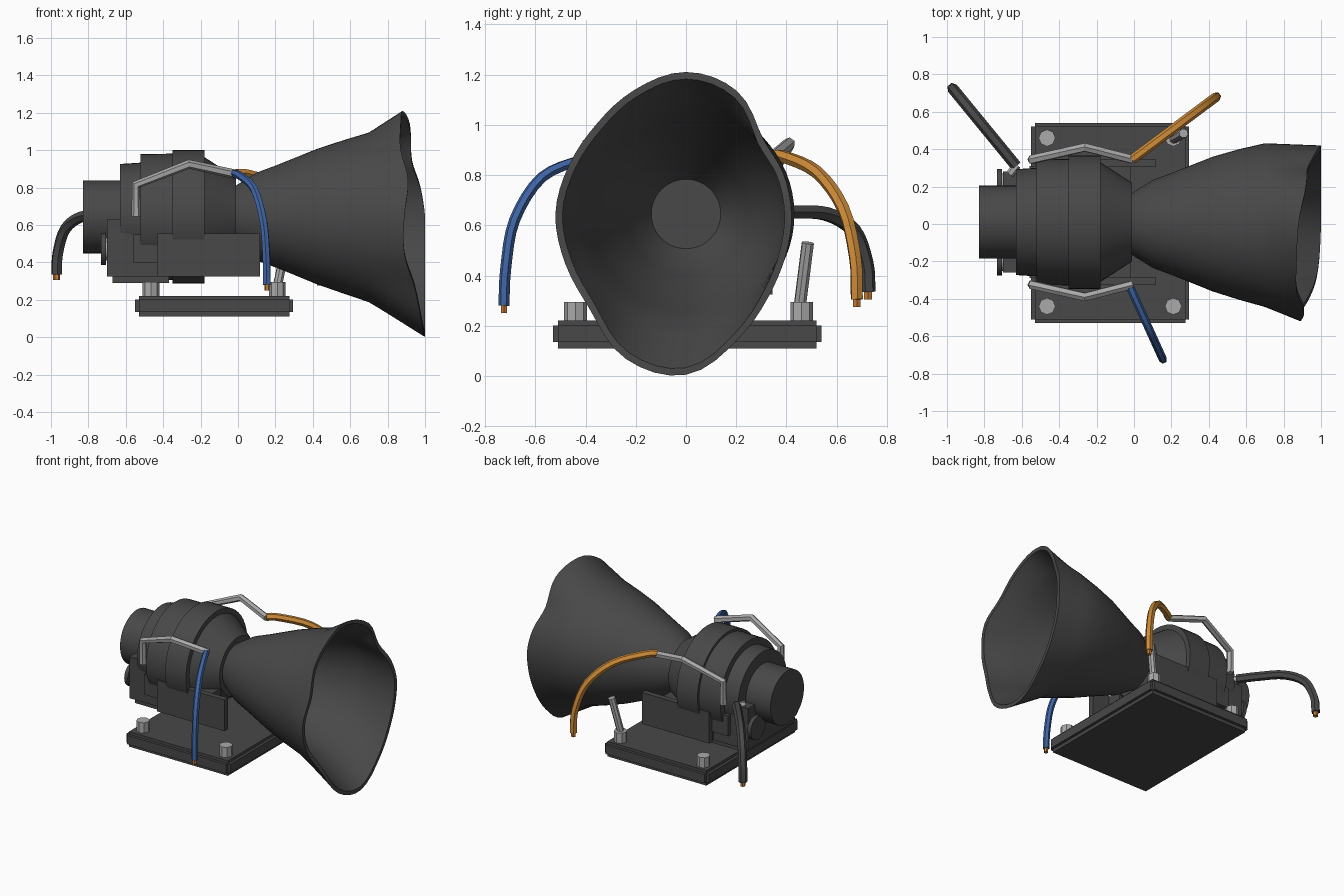
import bpy, bmesh, math
from mathutils import Vector

if "Cube" in bpy.data.objects:
    bpy.data.objects.remove(bpy.data.objects["Cube"])

CY, CZ = 0.01, 0.643          # centre line of the horn and motor body


def material(name, col):
    m = bpy.data.materials.new(name)
    m.diffuse_color = (*col, 1)
    m.use_nodes = True
    m.node_tree.nodes["Principled BSDF"].inputs["Base Color"].default_value = m.diffuse_color
    return m


DARK = material("dark grey", (0.065, 0.065, 0.065))
STEEL = material("light steel", (0.40, 0.40, 0.40))
BLUE = material("blue insulation", (0.05, 0.13, 0.38))
ORANGE = material("orange insulation", (0.62, 0.26, 0.04))
COPPER = material("copper", (0.55, 0.20, 0.04))


def finish(name, me, mat, angle=35):
    me.materials.clear()
    me.materials.append(mat)
    me.shade_smooth()
    me.set_sharp_from_angle(angle=math.radians(angle))
    ob = bpy.data.objects.new(name, me)
    bpy.context.collection.objects.link(ob)
    return ob


def loft(name, rings, mat, caps=True, angle=35):
    """Skin a list of equally long closed rings."""
    bm = bmesh.new()
    vs = [[bm.verts.new(p) for p in r] for r in rings]
    n = len(rings[0])
    for a, b in zip(vs, vs[1:]):
        for i in range(n):
            j = (i + 1) % n
            bm.faces.new((a[i], a[j], b[j], b[i]))
    if caps:
        bm.faces.new(vs[0][::-1])
        bm.faces.new(vs[-1])
    bmesh.ops.recalc_face_normals(bm, faces=bm.faces)
    me = bpy.data.meshes.new(name)
    bm.to_mesh(me)
    bm.free()
    return finish(name, me, mat, angle)


def lathe_x(name, profile, mat, y=CY, z=CZ, n=48):
    ang = [2 * math.pi * i / n for i in range(n)]
    return loft(name, [[(x, y + r * math.cos(a), z + r * math.sin(a)) for a in ang]
                       for x, r in profile], mat)


def box(name, x0, x1, y0, y1, z0, z1, mat=DARK):
    return loft(name, [[(x0, y0, z), (x1, y0, z), (x1, y1, z), (x0, y1, z)]
                       for z in (z0, z1)], mat)


def tube(name, pts, radius, mat, res=1, angle=35):
    cu = bpy.data.curves.new(name, 'CURVE')
    cu.dimensions = '3D'
    cu.bevel_depth, cu.bevel_resolution, cu.use_fill_caps = radius, res, True
    sp = cu.splines.new('POLY')
    sp.points.add(len(pts) - 1)
    for p, co in zip(sp.points, pts):
        p.co = (*co, 1)
    tmp = bpy.data.objects.new(name + "_path", cu)
    bpy.context.collection.objects.link(tmp)
    dg = bpy.context.evaluated_depsgraph_get()
    me = bpy.data.meshes.new_from_object(tmp.evaluated_get(dg))
    bpy.data.objects.remove(tmp)
    return finish(name, me, mat, angle)


def catmull(p0, p1, p2, p3, t):
    return 0.5 * (2 * p1 + (p2 - p0) * t + (2 * p0 - 5 * p1 + 4 * p2 - p3) * t * t
                  + (3 * p1 - p0 - 3 * p2 + p3) * t ** 3)


# Base slab with stepped edges
box("base_core", -.53, .275, -.51, .52, .11, .22)
box("base_band_long", -.55, .295, -.51, .52, .135, .20)
box("base_band_wide", -.53, .275, -.53, .54, .135, .20)

# Corner bolts and the loose rod
for i, (x, y) in enumerate([(-.465, -.44), (.21, -.44), (-.465, .46), (.21, .46)]):
    tube(f"bolt_{i}", [(x, y, .21), (x, y, .295)], .045, STEEL, 2)
tube("tilted_rod", [(.21, .452, .27), (.265, .485, .53)], .025, STEEL, 2)

# Stepped motor body
lathe_x("motor_body", [(-.83, .195), (-.63, .195), (-.63, .283), (-.52, .29),
                       (-.52, .336), (-.35, .338), (-.35, .357), (-.18, .357),
                       (-.18, .32), (-.01, .21)], DARK)

# Housing blocks under the motor
box("rear_block", -.70, -.37, CY - .27, CY + .27, .325, .63)
box("rear_block_foot", -.67, -.37, CY - .25, CY + .25, .29, .325)
box("side_box", -.56, -.43, CY - .30, CY + .30, .40, .55)
for s, side in ((-1, "front"), (1, "back")):
    y = CY + s * .315
    box(f"side_plate_{side}", -.43, .118, y - .02, y + .02, .325, .555)
    box(f"plate_web_{side}", -.42, -.02, y - s * .07 - .06, y - s * .07 + .06, .335, .545)
    # Rear dials
    lathe_x(f"dial_shank_{side}", [(-.71, .06), (-.68, .06)], STEEL, CY + s * .20, .47, 24)
    lathe_x(f"dial_{side}", [(-.733, .085), (-.705, .085)], DARK, CY + s * .20, .47, 24)
    # Bent steel conduits
    tube(f"conduit_{side}", [(-.545, CY + s * .335, .645), (-.545, CY + s * .335, .815),
                             (-.262, CY + s * .40, .925), (-.01, CY + s * .335, .87)],
         .025, STEEL, 1, 20)

# Horn: circular throat blending into a dented, wavy rim
rim_r = [.42, .42, .43, .53, .565, .535, .505, .505, .52, .52, .54, .625, .64, .54, .465, .43]
rim_x = [1.0, .975, .93, .92, .88, .87, .87, .91, .89, .89, .945, .985, 1.0, 1.0, 1.0, 1.0]
N, SUB = 64, 4


def around(tab, i):
    k, t = i // SUB, (i % SUB) / SUB
    return catmull(*[tab[(k + d) % 16] for d in (-1, 0, 1, 2)], t)


throat = [(-.02, .16, 0), (.1, .235, 0), (.2, .272, 0), (.3, .312, 0),
          (.42, .36, .01), (.56, .403, .05), (.70, .44, .12)]


def horn_ring(x, r, w, s, inset):
    out = []
    for i in range(N):
        a = 2 * math.pi * i / N
        rr, rx = around(rim_r, i), min(around(rim_x, i), 1.0)
        ra = r + w * (rr - .49)
        ra += (rr - ra) * s - inset
        out.append((x + (rx - x) * s, ra * math.cos(a), .645 + ra * math.sin(a)))
    return out


steps = [(*t, 0) for t in throat] + [(.70, .44, .12, s) for s in (.3, .6, .85, 1)]
outer = [horn_ring(*t, 0) for t in steps]
inner = [horn_ring(*t, .028) for t in reversed(steps)]
loft("horn", outer + inner, DARK, caps=False, angle=45)


# Drooping cables with bare copper ends
def cable(name, a, b, tz, radius, mat, core):
    v = [Vector((a[0] + (b[0] - a[0]) * t, a[1] + (b[1] - a[1]) * t, z)) for t, z in tz]
    v = [2 * v[0] - v[1]] + v + [2 * v[-1] - v[-2]]
    pts = [catmull(*v[k:k + 4], j / 4) for k in range(len(v) - 3) for j in range(4)] + [v[-2]]
    tube(name, pts, radius, mat, 1, 40)
    end = v[-2]
    tube(name + "_core", [end + Vector((0, 0, .03)), end - Vector((0, 0, .03))], core, COPPER)


cable("blue_cable", (-.02, -.34), (.155, -.725),
      [(0, .875), (.2, .86), (.61, .79), (.89, .62), (.98, .43), (1, .28)], .022, BLUE, .014)
cable("orange_cable", (-.01, .345), (.44, .68),
      [(0, .875), (.14, .872), (.53, .81), (.84, .665), (.98, .47), (1, .305)], .026, ORANGE, .017)
cable("dark_cable", (-.63, .31), (-.97, .725),
      [(0, .648), (.29, .652), (.6, .645), (.86, .58), (.98, .45), (1, .335)], .03, DARK, .018)
tube("cable_fitting", [(-.665, .265, .648), (-.625, .315, .648)], .022, STEEL)
